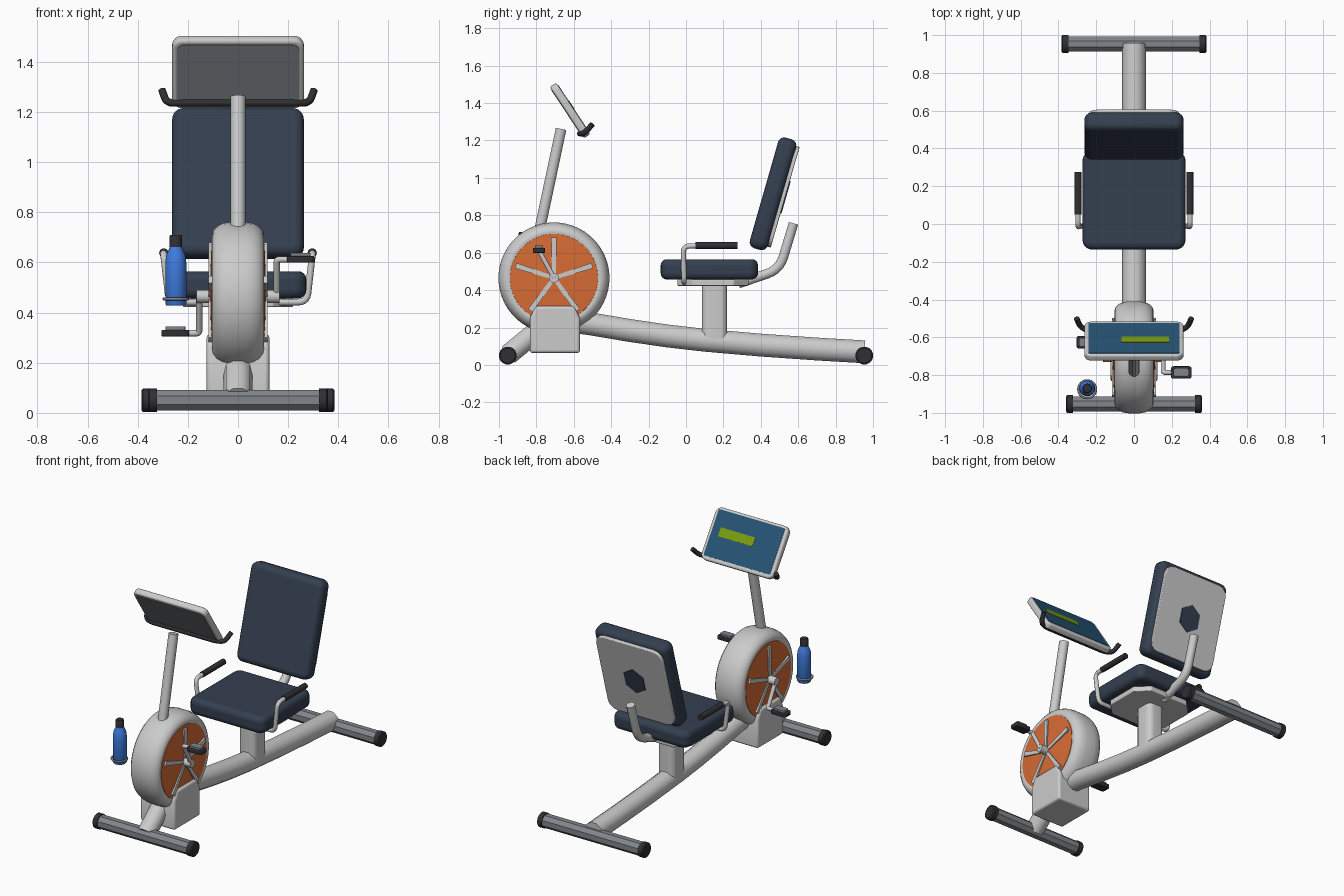
import bpy, bmesh, math
from mathutils import Matrix, Vector

if "Cube" in bpy.data.objects:
    bpy.data.objects.remove(bpy.data.objects["Cube"])

def material(name, rgb):
    m = bpy.data.materials.new(name)
    m.diffuse_color = (*rgb, 1)
    m.use_nodes = True
    m.node_tree.nodes["Principled BSDF"].inputs["Base Color"].default_value = m.diffuse_color
    return m

NAVY = material("navy_vinyl", (.035, .05, .08))
DARK = material("dark_rubber", (.03, .03, .035))
ORANGE = material("orange", (.68, .15, .035))
BLUE = material("bottle_blue", (.05, .2, .75))
SCREEN = material("screen_blue", (.02, .09, .18))
GREEN = material("display_green", (.2, .35, .005))
STEEL = material("steel", (.22, .24, .26))
SIDE = Matrix(((0, 0, 1, 0), (1, 0, 0, 0), (0, 1, 0, 0), (0, 0, 0, 1)))  # local xy -> yz
ALONG_X = Matrix.Rotation(math.pi / 2, 4, 'Y')

def finish(ob, mat=None, angle=35):
    bpy.ops.object.select_all(action='DESELECT')
    ob.select_set(True)
    bpy.context.view_layer.objects.active = ob
    if ob.type == 'CURVE':
        bpy.ops.object.convert(target='MESH')
        ob = bpy.context.object
    if mat:
        ob.data.materials.append(mat)
    if angle:
        bpy.ops.object.shade_smooth_by_angle(angle=math.radians(angle))
    return ob

def from_bmesh(name, bm, matrix, mat, angle=35, bevel=0):
    bmesh.ops.recalc_face_normals(bm, faces=bm.faces)
    me = bpy.data.meshes.new(name)
    bm.to_mesh(me)
    bm.free()
    ob = bpy.data.objects.new(name, me)
    bpy.context.collection.objects.link(ob)
    ob.matrix_world = matrix
    if bevel:
        b = ob.modifiers.new("round", 'BEVEL')
        b.width, b.segments, b.limit_method, b.angle_limit = bevel, 4, 'ANGLE', math.radians(40)
    return finish(ob, mat, angle)

def rounded(w, h, r, n=6):
    pts = []
    for i, (sx, sy) in enumerate([(1, 1), (-1, 1), (-1, -1), (1, -1)]):
        for k in range(n + 1):
            a = (i + k / n) * math.pi / 2
            pts.append((sx * (w / 2 - r) + r * math.cos(a), sy * (h / 2 - r) + r * math.sin(a)))
    return pts

def prism(name, outline, t, matrix, mat=None, bevel=0):
    bm = bmesh.new()
    rings = [[bm.verts.new((x, y, z)) for x, y in outline] for z in (-t / 2, t / 2)]
    n = len(outline)
    bm.faces.new(rings[0])
    bm.faces.new(rings[1])
    for i in range(n):
        j = (i + 1) % n
        bm.faces.new((rings[0][i], rings[0][j], rings[1][j], rings[1][i]))
    return from_bmesh(name, bm, matrix, mat, 35, bevel)

def lathe(name, profile, matrix, mat=None, n=32, angle=35):
    """Profile of (radius, height) turned round local z; end caps closed."""
    bm = bmesh.new()
    rings = [[bm.verts.new((r * math.cos((i + .5) * math.tau / n), r * math.sin((i + .5) * math.tau / n), h))
              for i in range(n)] for r, h in profile]
    for a, b in zip(rings, rings[1:]):
        for i in range(n):
            j = (i + 1) % n
            bm.faces.new((a[i], a[j], b[j], b[i]))
    bm.faces.new(rings[0])
    bm.faces.new(rings[-1])
    return from_bmesh(name, bm, matrix, mat, angle)

def tube(name, pts, r, mat=None, bend=0.0, cyclic=False):
    pts = [Vector(p) for p in pts]
    path = [pts[0]]
    for a, p, b in zip(pts, pts[1:], pts[2:]):
        if not bend:
            path.append(p)
            continue
        s = p + (a - p).normalized() * min(bend, (a - p).length * .45)
        e = p + (b - p).normalized() * min(bend, (b - p).length * .45)
        path += [s * (1 - t) ** 2 + p * 2 * t * (1 - t) + e * t * t for t in (0, .2, .4, .6, .8, 1)]
    path.append(pts[-1])
    cu = bpy.data.curves.new(name, 'CURVE')
    cu.dimensions, cu.bevel_depth, cu.bevel_resolution, cu.use_fill_caps = '3D', r, 3, True
    sp = cu.splines.new('POLY')
    sp.points.add(len(path) - 1)
    for q, p in zip(sp.points, path):
        q.co = (*p, 1)
    sp.use_cyclic_u = cyclic
    ob = bpy.data.objects.new(name, cu)
    bpy.context.collection.objects.link(ob)
    return finish(ob, mat, 50)

def at(x, y, z):
    return Matrix.Translation((x, y, z))

# Floor feet with rubber end caps
for name, y, half in (("front_foot", -.953, .36), ("rear_foot", .953, .385)):
    m = at(0, y, .05) @ ALONG_X
    lathe(name, [(.044, -half + .03), (.044, half - .03)], m, STEEL, 8, 0)
    for s in (-1, 1):
        lathe(name + "_cap", [(.04, s * half), (.048, s * (half - .006)), (.048, s * (half - .037))], m, DARK, 16)

# Frame: front strut, curved main beam, base box, seat post
tube("front_strut", [(0, -.95, .055), (0, -.70, .26)], .058)
tube("main_beam", [(0, -.62, .235), (0, -.5, .218), (0, -.3, .184), (0, -.1, .155), (0, .1, .132),
                   (0, .4, .106), (0, .7, .085), (0, .955, .07)], .064)
prism("base_box", [(-.835, .064), (-.567, .064), (-.567, .25), (-.597, .315), (-.805, .315), (-.835, .25)],
      .25, SIDE, None, .015)
prism("seat_post", rounded(.12, .135, .035), .3, at(0, .152, .28))

# Flywheel housing, orange side discs, five spokes a side
wheel = at(0, -.706, .465)
lathe("flywheel_housing", [(.23, -.098), (.245, -.104), (.262, -.1), (.28, -.085), (.292, -.06), (.297, -.03),
                           (.297, .03), (.292, .06), (.28, .085), (.262, .1), (.245, .104), (.23, .098)],
      wheel @ ALONG_X, None, 48, 50)
for s in (-1, 1):
    lathe("flywheel_disc", [(.237, s * .09), (.235, s * .103), (.16, s * .108), (.02, s * .111)],
          wheel @ ALONG_X, ORANGE, 48)
    for k in range(5):
        turn = Matrix.Rotation(math.radians(90 + 72 * k), 4, 'X')
        prism("flywheel_spoke", [(.01, -.01), (.215, -.015), (.215, .015), (.01, .01)], .02,
              at(s * .107, -.706, .465) @ turn @ SIDE)

# Cranks and pedals
lathe("crank_axle", [(.026, -.165), (.026, .165)], wheel @ ALONG_X, None, 24)
for s in (-1, 1):
    y, z = -.706 - s * .08, .465 + s * .147
    tube("crank_arm", [(s * .155, -.706, .465), (s * .155, y, z), (s * .2, y, z)], .013, None, .012)
    prism("pedal", rounded(.11, .066, .014), .026, at(s * .25, y, z), DARK, .005)
    prism("pedal_tread", rounded(.08, .045, .01), .036, at(s * .25, y, z + .008), STEEL)

# Console post, tilted console and its hand bar
tube("console_post", [(0, -.80, .64), (0, -.668, 1.262)], .03)
con = at(0, -.62, 1.36) @ Matrix.Rotation(math.radians(123.5), 4, 'X')
prism("console", rounded(.525, .33, .04), .042, con, None, .012)
prism("console_back", rounded(.49, .29, .03), .01, con @ at(0, 0, .019), STEEL)
prism("console_screen", rounded(.48, .29, .008), .008, con @ at(0, .005, -.019), SCREEN)
prism("console_readout", rounded(.25, .056, .002), .006, con @ at(.06, .02, -.022), GREEN)
half = [(.303, -.5, 1.287), (.285, -.545, 1.237), (.235, -.568, 1.237)]
tube("console_hand_bar", half + [(-x, y, z) for x, y, z in reversed(half)], .015, DARK, .03)

# Seat cushion and plate
prism("seat", rounded(.545, .52, .05), .108, at(0, .125, .511), NAVY, .032)
prism("seat_plate", rounded(.44, .38, .08, 1), .035, at(0, .145, .44), None, .006)

# Backrest cushion, back shell, hexagon pad and support bar
back = at(0, .465, .915) @ Matrix.Rotation(math.radians(74), 4, 'X')
prism("backrest", rounded(.525, .615, .045), .1, back, NAVY, .034)
prism("backrest_shell", rounded(.48, .56, .06, 3), .022, back @ at(0, 0, -.057), None, .005)
prism("backrest_pad", [(0, .09), (.07, .045), (.07, -.045), (0, -.09), (-.07, -.045), (-.07, .045)],
      .012, back @ at(0, 0, -.067), NAVY)
tube("backrest_support", [(0, .28, .435), (0, .50, .51), (0, .575, .757)], .027, None, .07)

# Armrests with grips
for s in (-1, 1):
    tube("armrest", [(s * .12, -.01, .442), (s * .275, -.01, .442), (s * .297, -.015, .635),
                     (s * .297, .1, .638)], .014, None, .035)
    tube("armrest_grip", [(s * .296, .05, .638), (s * .296, .275, .638)], .019, DARK)

# Water bottle, cap and holder ring
bottle = at(-.248, -.87, 0)
lathe("bottle", [(.038, .428), (.042, .434), (.042, .6), (.038, .63), (.027, .655), (.022, .67)], bottle, BLUE)
lathe("bottle_cap", [(.025, .662), (.025, .705), (.022, .71)], bottle, DARK, 24)
tube("bottle_holder", [(-.248 + .047 * math.cos(a * math.tau / 24), -.875 + .047 * math.sin(a * math.tau / 24), .455)
                       for a in range(24)], .006, STEEL, 0, True)
